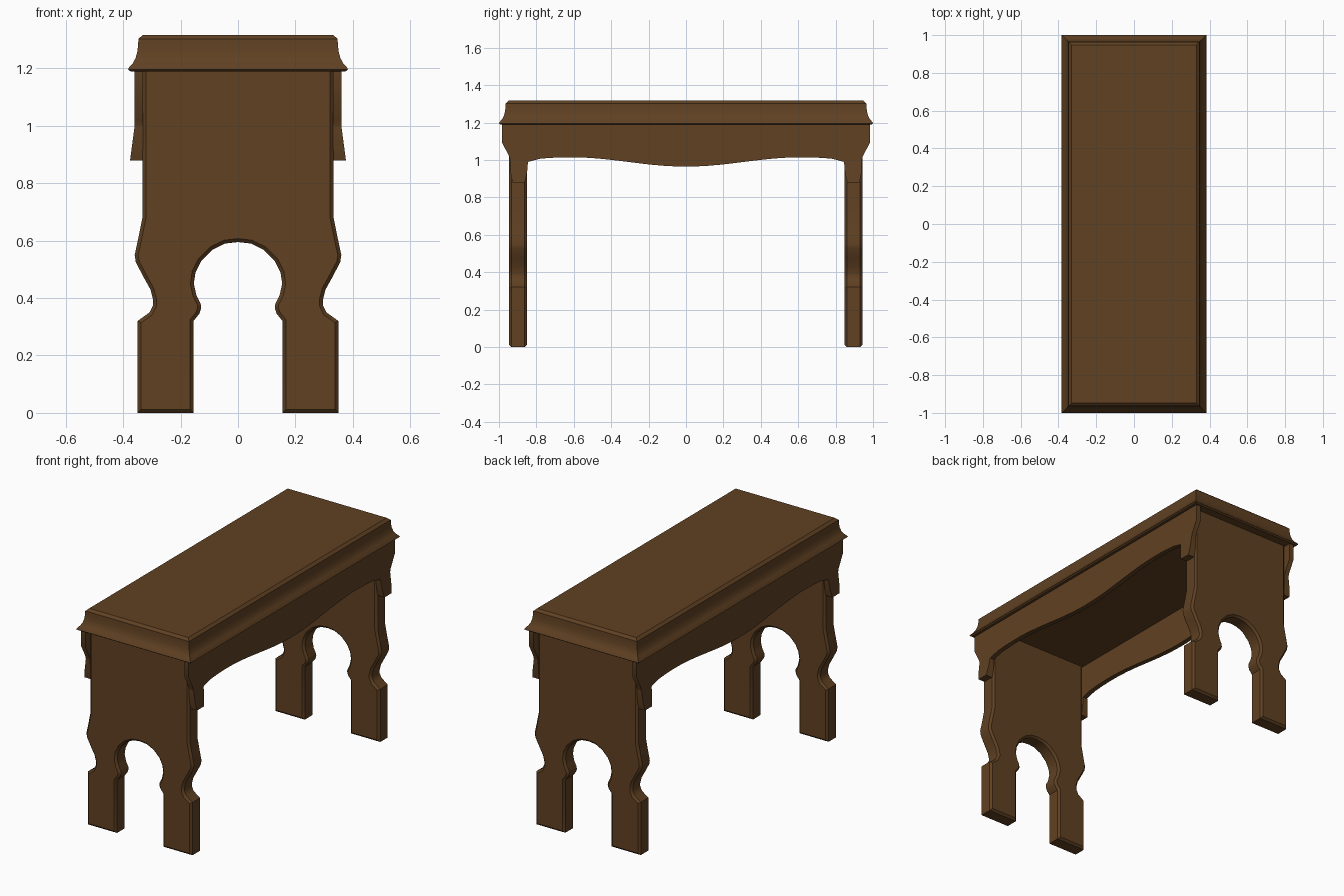
import bpy, bmesh, math

if "Cube" in bpy.data.objects:
    bpy.data.objects.remove(bpy.data.objects["Cube"])

wood = bpy.data.materials.new("dark brown wood")
wood.diffuse_color = (0.115, 0.052, 0.016, 1)
wood.use_nodes = True
wood.node_tree.nodes["Principled BSDF"].inputs["Base Color"].default_value = wood.diffuse_color


def finish(name, bm, smooth=30):
    bmesh.ops.recalc_face_normals(bm, faces=bm.faces)
    me = bpy.data.meshes.new(name)
    bm.to_mesh(me)
    bm.free()
    ob = bpy.data.objects.new(name, me)
    bpy.context.collection.objects.link(ob)
    me.materials.append(wood)
    bpy.ops.object.select_all(action='DESELECT')
    ob.select_set(True)
    bpy.context.view_layer.objects.active = ob
    bpy.ops.object.shade_smooth_by_angle(angle=math.radians(smooth))
    return ob


def extrude_outline(points, vec):
    bm = bmesh.new()
    f = bm.faces.new([bm.verts.new(p) for p in points])
    r = bmesh.ops.extrude_face_region(bm, geom=[f])
    bmesh.ops.translate(bm, vec=vec, verts=[v for v in r["geom"] if isinstance(v, bmesh.types.BMVert)])
    return bm


# Seat: cove-moulded slab made from stacked rectangles (inset from edge, z)
profile = [(0.008, 1.19), (0, 1.196), (0.003, 1.203), (0.016, 1.217), (0.026, 1.235),
           (0.032, 1.257), (0.035, 1.28), (0.036, 1.303), (0.052, 1.317)]
bm = bmesh.new()
rings = []
for d, z in profile:
    x, y = 0.383 - d, 1.0 - d
    rings.append([bm.verts.new(p) for p in ((-x, -y, z), (x, -y, z), (x, y, z), (-x, y, z))])
for a, b in zip(rings, rings[1:]):
    for i in range(4):
        j = (i + 1) % 4
        bm.faces.new((a[i], a[j], b[j], b[i]))
bm.faces.new(rings[0])
bm.faces.new(rings[-1])
finish("seat", bm)

# End panels: scalloped boards with an arched cutout, chamfered all round
half = [(0.333, 1.195), (0.333, 0.68), (0.347, 0.61), (0.36, 0.55), (0.356, 0.525),
        (0.33, 0.475), (0.305, 0.43), (0.296, 0.395), (0.296, 0.375), (0.308, 0.35),
        (0.35, 0.32), (0.35, 0), (0.155, 0), (0.155, 0.32), (0.135, 0.345),
        (0.128, 0.365), (0.13, 0.38), (0.145, 0.41), (0.154, 0.45), (0.148, 0.49),
        (0.128, 0.53), (0.09, 0.568), (0.045, 0.59), (0, 0.595)]
outline = half + [(-x, z) for x, z in half[-2::-1]]
for name, y in (("front_leg_panel", -0.946), ("back_leg_panel", 0.848)):
    bm = extrude_outline([(x, y, z) for x, z in outline], (0, 0.095, 0))
    bmesh.ops.recalc_face_normals(bm, faces=bm.faces)
    rim = [e for e in bm.edges if abs(e.verts[0].co.y - e.verts[1].co.y) < 1e-5
           and min(v.co.z for v in e.verts) < 1.19]
    bmesh.ops.bevel(bm, geom=rim, offset=0.012, segments=1, affect='EDGES', clamp_overlap=True)
    finish(name, bm)

# Side aprons: wavy lower edge, end brackets flaring outward
end = [(0.985, 1.195), (0.985, 1.095), (0.945, 1.02), (0.94, 1.0), (0.938, 0.93), (0.928, 0.88),
       (0.862, 0.88), (0.85, 0.93), (0.845, 0.99)]
wave = [(y, 0.99 - 0.025 * math.cos(math.pi * y / 0.62))
        for y in [0.78 - 0.06 * i for i in range(13)]] + [(0, 0.965)]
h = end + wave
outline = h + [(-y, z) for y, z in h[-2::-1]]
for name, s in (("right_apron", 1), ("left_apron", -1)):
    bm = extrude_outline([(s * 0.331, y, z) for y, z in outline], (s * 0.029, 0, 0))
    bmesh.ops.bisect_plane(bm, geom=bm.verts[:] + bm.edges[:] + bm.faces[:],
                           plane_co=(0, 0, 1.0), plane_no=(0, 0, 1))
    for v in bm.verts:
        if v.co.z < 1.0 and abs(v.co.y) > 0.8 and abs(v.co.x) > 0.35:
            v.co.x += s * 0.016 * (1.0 - v.co.z) / 0.12
    finish(name, bm)
